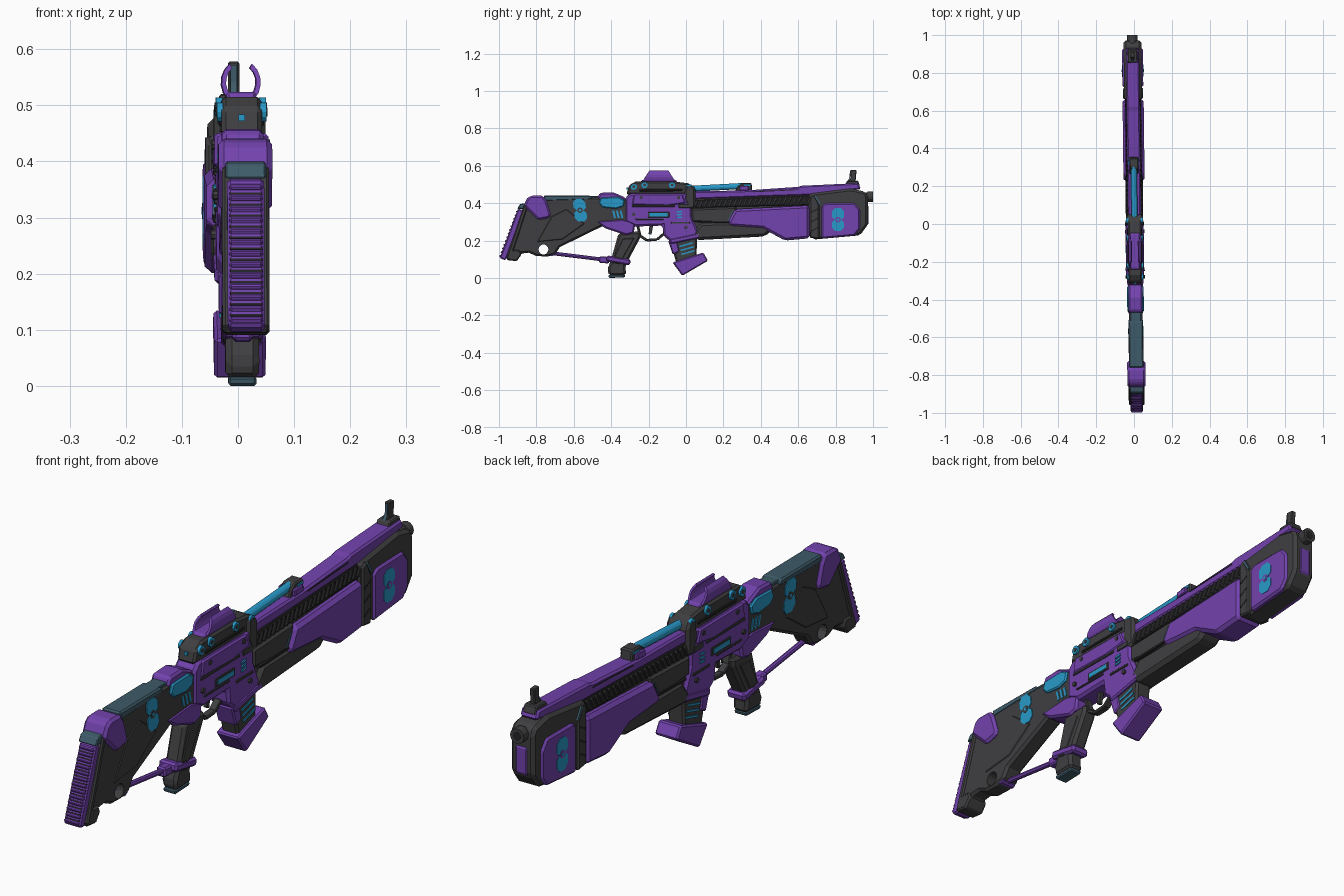
import bpy, bmesh, math
from mathutils import Vector


def material(name, rgb):
    m = bpy.data.materials.new(name)
    m.diffuse_color = (*rgb, 1)
    return m


PURPLE = material("purple", (0.17, 0.055, 0.42))
DARK = material("charcoal", (0.05, 0.05, 0.053))
BLACK = material("black", (0.018, 0.018, 0.02))
CYAN = material("cyan", (0.022, 0.32, 0.58))
TEAL = material("dull teal", (0.048, 0.105, 0.14))


def finish(name, bm, mat, bevel=0.0):
    bmesh.ops.recalc_face_normals(bm, faces=bm.faces)
    me = bpy.data.meshes.new(name)
    bm.to_mesh(me)
    bm.free()
    me.materials.append(mat)
    ob = bpy.data.objects.new(name, me)
    bpy.context.collection.objects.link(ob)
    if bevel:
        mod = ob.modifiers.new("bevel", 'BEVEL')
        mod.width, mod.segments = bevel, 1
        mod.limit_method, mod.angle_limit = 'ANGLE', math.radians(32)
    return ob


def prism(name, pts, half, mat, bevel=0.008):
    """Side profile of (y, z) points, extruded evenly across x."""
    bm = bmesh.new()
    f = bm.faces.new([bm.verts.new((-half, y, z)) for y, z in pts])
    new = bmesh.ops.extrude_face_region(bm, geom=[f])["geom"]
    bmesh.ops.translate(bm, vec=(2 * half, 0, 0),
                        verts=[v for v in new if isinstance(v, bmesh.types.BMVert)])
    return finish(name, bm, mat, bevel)


def bar(name, a, b, thick, half, mat, bevel=0.003):
    """Straight bar between two side-view points."""
    a, b = Vector(a), Vector(b)
    d = (b - a).normalized()
    n = Vector((-d.y, d.x)) * thick / 2
    return prism(name, [a - n, b - n, b + n, a + n], half, mat, bevel)


def rod(name, a, b, r, mat, sides=12):
    """Cylinder between two points."""
    a, b = Vector(a), Vector(b)
    bm = bmesh.new()
    bmesh.ops.create_cone(bm, cap_ends=True, segments=sides, radius1=r, radius2=r,
                          depth=(b - a).length)
    q = Vector((0, 0, 1)).rotation_difference(b - a)
    for v in bm.verts:
        v.co = q @ v.co + (a + b) / 2
    return finish(name, bm, mat)


def vent_light(name, y, z, half, lean, base):
    """Two stacked octagonal lights with a round hub where they meet."""
    for s in (1, -1):
        pts = [(-.017, 0), (-.033, .014), (-.033, .042), (-.016, .061),
               (.016, .061), (.033, .042), (.033, .014), (.017, 0)]
        prism(name, [(y + p + s * q * lean, z + s * q) for p, q in pts], half, CYAN, 0)
    rod(name + "_hub", (-half - .001, y, z), (half + .001, y, z), .015, base, 10)
    rod(name + "_hub_light", (-half - .002, y, z), (half + .002, y, z), .007, CYAN, 8)


# ---- Stock ----
stock = prism("stock", [(-.96, .10), (-.955, .14), (-.865, .395), (-.80, .43), (-.45, .432),
                        (-.31, .425), (-.31, .29), (-.43, .285), (-.675, .165), (-.70, .125),
                        (-.74, .115), (-.80, .117), (-.84, .135), (-.885, .13), (-.905, .093)],
              .036, DARK, .01)
cutter = rod("strut_hole_cutter", (-.2, -.762, .152), (.2, -.762, .152), .027, DARK, 16)
cutter.hide_render = True
cutter.hide_viewport = True
cut = stock.modifiers.new("hole", 'BOOLEAN')
cut.object, cut.operation = cutter, 'DIFFERENCE'
prism("stock_side_panel", [(-.80, .19), (-.72, .33), (-.64, .37), (-.54, .29), (-.66, .205)],
      .039, DARK, .005)
prism("stock_top_panel", [(-.76, .41), (-.76, .441), (-.515, .441), (-.50, .425), (-.51, .418)],
      .038, TEAL, .006)
prism("stock_top_step", [(-.52, .42), (-.52, .439), (-.46, .439), (-.46, .42)], .028, TEAL, .003)
prism("stock_cap", [(-.868, .385), (-.85, .425), (-.83, .44), (-.765, .44), (-.745, .41),
                    (-.722, .335), (-.735, .32), (-.79, .31)], .048, PURPLE, .012)
prism("butt_top_band", [(-.902, .37), (-.887, .395), (-.86, .40), (-.865, .37)], .036, TEAL, .003)
bar("butt_frame", (-.95, .10), (-.855, .39), .022, .042, DARK, .005)
bar("butt_pad", (-.980, .10), (-.882, .365), .034, .033, PURPLE, .006)
for i in range(13):
    t = (i + .6) / 13.2
    y, z = -.994 + .098 * t, .105 + .26 * t
    bar("butt_ridge", (y - .008, z + .003), (y + .02, z - .007), .011, .030, PURPLE, .004)
    if i < 12:
        bar("butt_groove", (y - .0005, z + .0095), (y + .02, z + .002), .004, .029, BLACK, 0)
vent_light("stock_light", -.567, .362, .0395, -.12, DARK)
prism("stock_heel", [(-.96, .096), (-.94, .15), (-.89, .15), (-.88, .125), (-.905, .09)],
      .042, DARK, .006)

# ---- Neck between stock and receiver ----
prism("neck_hump", [(-.475, .425), (-.46, .455), (-.39, .458), (-.335, .435), (-.31, .415),
                    (-.46, .415)], .037, PURPLE)
prism("neck_panel", [(-.467, .40), (-.455, .43), (-.36, .433), (-.328, .415), (-.335, .383),
                     (-.375, .37), (-.445, .377)], .044, CYAN, .005)
for i in range(3):
    y = -.39 + .02 * i
    bar("neck_stripe", (y, .36), (y + .010, .32), .010, .0385, CYAN, 0)
prism("neck_wedge", [(-.49, .305), (-.43, .265), (-.32, .228), (-.28, .24), (-.27, .30),
                     (-.34, .315)], .040, PURPLE)

# ---- Receiver ----
prism("receiver", [(-.325, .30), (-.325, .425), (-.30, .452), (.0, .455), (.03, .44),
                   (.03, .33), (.075, .225), (-.07, .185), (-.12, .225), (-.125, .28),
                   (-.27, .275)], .043, PURPLE, .01)
prism("receiver_upper_plate", [(-.29, .39), (-.28, .45), (-.02, .45), (.0, .40), (-.1, .385)],
      .048, PURPLE, .006)
prism("receiver_collar", [(-.01, .42), (-.005, .495), (.03, .50), (.05, .48), (.05, .375),
                          (.015, .365)], .046, DARK, .01)
for y0, y1, z, t in [(-.29, -.06, .385, .01), (-.27, -.12, .315, .008), (-.04, .02, .385, .02),
                     (-.205, -.09, .338, .03), (-.08, .02, .295, .010)]:
    bar("receiver_slot", (y0, z), (y1, z), t, .047, DARK, .002)
bar("receiver_slot_light", (-.195, .338), (-.10, .338), .017, .0485, CYAN, 0)
for i in range(3):
    bar("receiver_tick_light", (-.05, .322 + .015 * i), (-.022, .326 + .015 * i), .008, .047, CYAN, 0)
for y, z in [(-.24, .43), (-.04, .43), (-.28, .34), (0, .27)]:
    rod("receiver_pin", (-.051, y, z), (.051, y, z), .009, DARK, 8)

# ---- Trigger guard and trigger ----
loop = [(-.26, .285), (-.245, .225), (-.21, .202), (-.155, .205), (-.12, .235)]
for a, b in zip(loop, loop[1:]):
    bar("trigger_guard", a, b, .014, .014, DARK)
prism("trigger", [(-.195, .285), (-.2, .235), (-.185, .23), (-.175, .285)], .008, DARK, .002)

# ---- Grip, band and strut ----
prism("grip", [(-.36, .24), (-.24, .25), (-.245, .215), (-.325, .065), (-.32, .015),
               (-.41, .012), (-.42, .045), (-.40, .10)], .030, DARK, .011)
prism("grip_side_panel", [(-.34, .21), (-.275, .215), (-.34, .10), (-.385, .11)], .033, DARK, .004)
prism("grip_foot", [(-.412, 0), (-.415, .016), (-.325, .018), (-.328, .003)], .025, TEAL, .004)
bar("grip_band", (-.425, .105), (-.298, .083), .032, .037, PURPLE, .008)
bar("band_clasp", (-.39, .099), (-.35, .092), .036, .034, DARK, .004)
bar("band_lug", (-.465, .098), (-.41, .095), .035, .018, PURPLE, .006)
rod("strut", (0, -.74, .135), (0, -.44, .098), .010, PURPLE, 8)
rod("strut_pivot", (-.03, -.72, .133), (.03, -.72, .133), .017, PURPLE, 10)

# ---- Magazine ----
prism("magazine_neck", [(-.085, .20), (-.05, .075), (.055, .105), (.06, .225)], .034, DARK)
prism("magazine_neck_guard", [(-.095, .20), (-.07, .125), (-.035, .14), (-.05, .205)],
      .038, PURPLE, .005)
for i in range(3):
    bar("magazine_stripe", (-.035 + .005 * i, .168 - .021 * i), (.035 + .006 * i, .188 - .021 * i),
        .008, .037, CYAN, 0)
bar("magwell_rim", (-.085, .195), (.075, .228), .028, .046, PURPLE, .006)
prism("magazine", [(-.072, .083), (.092, .136), (.117, .092), (-.02, .012)], .046, PURPLE, .006)

# ---- Optic ----
prism("optic_base", [(-.318, .445), (-.305, .495), (-.27, .515), (-.06, .515), (.02, .505),
                     (.035, .445)], .036, DARK)
prism("optic_skirt", [(-.25, .50), (-.235, .524), (-.055, .524), (-.04, .50)], .026, PURPLE, .004)
for y, z in [(-.28, .488), (-.222, .497), (-.075, .497), (.018, .485)]:
    for s in (1, -1):
        rod("optic_knob", (s * .033, y, z), (s * .044, y, z), .017, CYAN)
        rod("optic_knob_cap", (s * .04, y, z), (s * .046, y, z), .008, DARK, 8)
bar("optic_side_rail", (-.25, .468), (-.02, .470), .012, .040, BLACK)
bar("optic_rear_light", (-.3175, .478), (-.31, .478), .012, .006, CYAN, 0)
bm = bmesh.new()  # open-topped hood, shorter towards its top
rings = []
for i in range(15):
    a = math.radians(-235 + 290 * i / 14)
    ring = []
    for r, s in [(.035, -1), (.035, 1), (.027, 1), (.027, -1)]:
        z = .541 + r * math.sin(a) * 1.15
        ring.append(bm.verts.new((r * math.cos(a), -.145 + s * (.092 - (z - .51) * .65), z)))
    if rings:
        for j in range(4):
            k = (j + 1) % 4
            bm.faces.new((rings[-1][j], rings[-1][k], ring[k], ring[j]))
    rings.append(ring)
bm.faces.new(rings[0])
bm.faces.new(rings[-1])
finish("optic_hood", bm, PURPLE)

# ---- Barrel, rib and slatted rail ----
prism("barrel_core", [(.0, .45), (.70, .45), (.70, .24), (.42, .26), (.02, .26)], .030, DARK, .005)
prism("top_rib", [(.02, .42), (.02, .463), (.32, .468), (.60, .487), (.62, .493), (.92, .507),
                  (.935, .475), (.66, .442)], .035, PURPLE, .007)
bar("rib_groove", (.36, .460), (.60, .472), .004, .0365, BLACK, 0)
prism("slatted_rail", [(.02, .375), (.02, .415), (.68, .442), (.68, .39)], .036, BLACK, .003)
for i in range(24):
    y = .05 + .0265 * i
    z = .396 + .026 * i / 24
    bar("rail_slat", (y - .009, z - .02), (y + .009, z + .018), .012, .042, DARK, .002)
rod("cyan_tube", (0, .03, .477), (0, .31, .492), .016, CYAN)
prism("tube_bracket", [(.26, .455), (.275, .49), (.30, .508), (.35, .508), (.355, .462)],
      .024, DARK, .005)
bar("bracket_strap", (.285, .478), (.335, .481), .024, .035, PURPLE, .003)
bar("tube_cap", (.31, .494), (.345, .496), .010, .027, CYAN, 0)

# ---- Fore-end ----
prism("fore_end_upper", [(.03, .30), (.03, .37), (.27, .38), (.27, .29)], .042, DARK)
prism("fore_end_lower", [(.035, .24), (.055, .202), (.42, .222), (.455, .25), (.44, .30),
                         (.08, .295)], .046, DARK, .014)
bar("fore_end_seam", (.06, .297), (.24, .302), .008, .0465, BLACK, 0)
prism("handguard", [(.222, .295), (.262, .368), (.66, .388), (.66, .212), (.53, .20),
                    (.41, .265), (.24, .277)], .056, PURPLE, .014)
bar("handguard_rear_inlay", (.222, .303), (.25, .357), .006, .046, TEAL, 0)

# ---- Muzzle shroud ----
prism("muzzle_shroud", [(.655, .25), (.655, .45), (.88, .478), (.955, .462), (.972, .44),
                        (.972, .285), (.93, .228), (.68, .205)], .047, DARK, .012)
prism("shroud_band", [(.662, .215), (.662, .435), (.685, .448), (.712, .39), (.712, .208)],
      .053, DARK, .006)
for i in range(3):
    bar("band_notch", (.668, .25 + .05 * i), (.705, .27 + .05 * i), .008, .0538, BLACK, 0)
bar("shroud_inlay", (.688, .44), (.715, .395), .010, .0538, TEAL, 0)
prism("shroud_panel", [(.725, .21), (.725, .385), (.745, .40), (.90, .402), (.93, .365),
                       (.93, .262), (.90, .226)], .055, PURPLE, .008)
vent_light("shroud_light", .812, .312, .0565, 0, PURPLE)
prism("shroud_nose_strip", [(.965, .28), (.965, .39), (.976, .385), (.976, .29)], .022, PURPLE, .003)
rod("muzzle_collar", (0, .95, .435), (0, .985, .435), .022, DARK)
rod("muzzle", (0, .97, .435), (0, 1.0, .435), .028, DARK)
rod("muzzle_bore", (0, .99, .435), (0, 1.001, .435), .016, BLACK)
prism("front_sight_base", [(.85, .495), (.86, .518), (.92, .52), (.93, .49)], .026, DARK, .004)
prism("front_sight", [(.865, .51), (.88, .535), (.88, .578), (.912, .576), (.906, .51)],
      .010, DARK, .003)
prism("front_sight_insert", [(.861, .515), (.877, .537), (.877, .572), (.885, .572), (.87, .515)],
      .006, TEAL, 0)

# Slight yaw of the whole assembly
for ob in bpy.context.scene.objects:
    ob.rotation_euler.z = .012
    ob.location.x = .003
